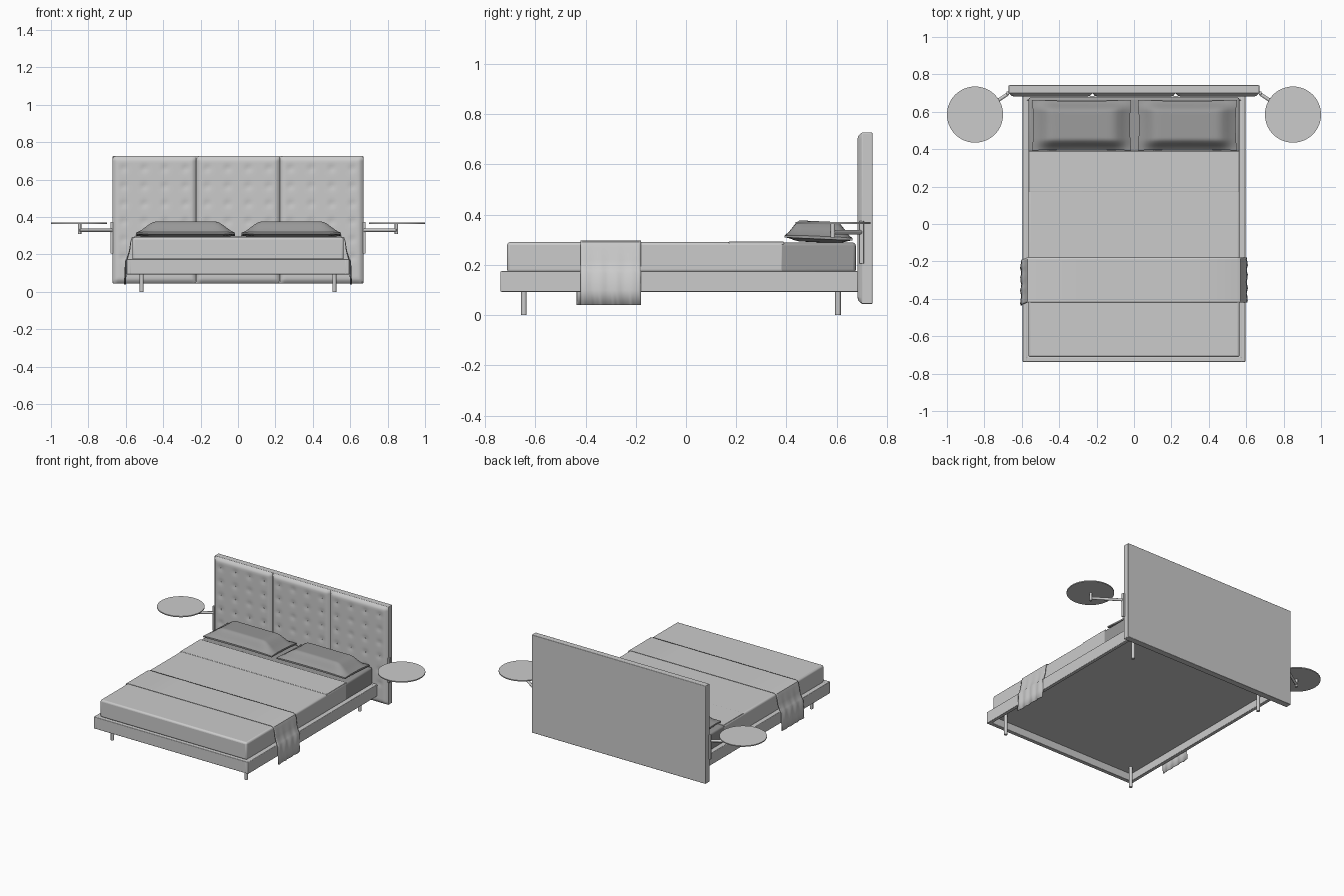
import bpy, bmesh, math
from mathutils import Vector

cube = bpy.data.objects.get("Cube")
if cube:
    bpy.data.objects.remove(cube, do_unlink=True)


def material(name, v):
    m = bpy.data.materials.new(name)
    m.use_nodes = True
    m.diffuse_color = (v, v, v, 1)
    m.node_tree.nodes["Principled BSDF"].inputs["Base Color"].default_value = (v, v, v, 1)
    return m


LIGHT = material("light grey", 0.6)
DARK = material("dark grey linen", 0.32)


def finish(name, bm, mat=LIGHT, bevel=0, segments=3):
    """Turn a bmesh into a smooth-shaded object with optional rounded edges."""
    bmesh.ops.recalc_face_normals(bm, faces=bm.faces)
    mesh = bpy.data.meshes.new(name)
    bm.to_mesh(mesh)
    bm.free()
    ob = bpy.data.objects.new(name, mesh)
    bpy.context.collection.objects.link(ob)
    mesh.materials.append(mat)
    if bevel:
        mod = ob.modifiers.new("Rounding", "BEVEL")
        mod.width, mod.segments = bevel, segments
    bpy.ops.object.select_all(action="DESELECT")
    ob.select_set(True)
    bpy.context.view_layer.objects.active = ob
    bpy.ops.object.shade_smooth_by_angle(angle=math.radians(40))
    return ob


def box(name, x, y, z, mat=LIGHT, bevel=0):
    """Box from (min, max) pairs."""
    bm = bmesh.new()
    bmesh.ops.create_cube(bm, size=1)
    for v in bm.verts:
        v.co = [(a + b) / 2 + c * (b - a) for c, (a, b) in zip(v.co, (x, y, z))]
    return finish(name, bm, mat, bevel)


def rod(name, start, end, radius, sides=20):
    """Cylinder between two points."""
    a, b = Vector(start), Vector(end)
    bm = bmesh.new()
    bmesh.ops.create_cone(bm, cap_ends=True, segments=sides, radius1=radius,
                          radius2=radius, depth=(b - a).length)
    turn = Vector((0, 0, 1)).rotation_difference(b - a)
    for v in bm.verts:
        v.co = turn @ v.co + (a + b) / 2
    return finish(name, bm)


def smooth(t):
    t = max(0, min(1, t))
    return t * t * (3 - 2 * t)


# Bed base: four rails around a recessed panel
box("side_rail_left", (0.57, 0.595), (-0.738, 0.685), (0.093, 0.175), bevel=0.004)
box("side_rail_right", (-0.595, -0.57), (-0.738, 0.685), (0.093, 0.175), bevel=0.004)
box("foot_rail", (-0.575, 0.575), (-0.738, -0.71), (0.093, 0.175), bevel=0.004)
box("head_rail", (-0.575, 0.575), (0.66, 0.685), (0.093, 0.175), bevel=0.004)
box("base_panel", (-0.575, 0.575), (-0.715, 0.665), (0.145, 0.174))

# Mattress: dark sheet at the head, light cover over the rest
box("mattress_sheet", (-0.564, 0.564), (0.3, 0.676), (0.17, 0.289), DARK, 0.012)
box("bed_cover", (-0.565, 0.565), (-0.712, 0.39), (0.17, 0.291), bevel=0.012)
box("cover_fold", (-0.563, 0.563), (0.17, 0.39), (0.28, 0.293), bevel=0.003)


# Runner draped across the bed, with soft ripples in the hanging ends
def runner():
    half = [(0, 0.295), (0.3, 0.295), (0.55, 0.295), (0.567, 0.289), (0.573, 0.27),
            (0.58, 0.22), (0.592, 0.178), (0.6, 0.165), (0.602, 0.1), (0.604, 0.04)]
    path = [(-x, z) for x, z in reversed(half[1:])] + half
    bm = bmesh.new()
    steps, rows = 24, []
    for x, z in path:
        drop = smooth((0.29 - z) / 0.2)
        shift = -0.015 * drop if x < 0 else 0
        row = []
        for i in range(steps + 1):
            y = -0.42 + 0.24 * i / steps
            wave = 0.004 * drop * math.sin(i * 1.3 + z * 20)
            row.append(bm.verts.new((x + math.copysign(wave, x) * math.sin(i), y + shift, z)))
        rows.append(row)
    for a, b in zip(rows, rows[1:]):
        for i in range(steps):
            bm.faces.new((a[i], a[i + 1], b[i + 1], b[i]))
    ob = finish("bed_runner", bm)
    mod = ob.modifiers.new("Cloth", "SOLIDIFY")
    mod.thickness, mod.offset = 0.004, 0


runner()


# Pillows: a plump cushion with a flat crown and thin pointed corners
def pillow(name, cx):
    bm = bmesh.new()
    bmesh.ops.create_cube(bm, size=2)
    bmesh.ops.subdivide_edges(bm, edges=bm.edges[:], cuts=23, use_grid_fill=True)
    for v in bm.verts:
        u, w, side = v.co
        edge_x, edge_y = (1 - abs(u)) * 0.265, (1 - abs(w)) * 0.135
        plump = smooth(edge_x / 0.12 + 0.12) * smooth(edge_y / 0.07 + 0.12)
        pinch_x = 1 - 0.025 * (1 - w * w)
        pinch_y = 1 - 0.04 * (1 - u * u)
        rim = 0.308 - 0.006 * w
        top = rim + 0.004 + 0.062 * plump
        low = rim - 0.004 - 0.014 * plump
        v.co = (cx + u * 0.265 * pinch_x, 0.528 + w * 0.135 * pinch_y,
                low + (top - low) * (side + 1) / 2)
    finish(name, bm, DARK)


pillow("pillow_right", -0.28)
pillow("pillow_left", 0.285)


# Headboard: backing slab with three button-tufted panels
box("headboard_back", (-0.67, 0.67), (0.698, 0.742), (0.045, 0.727), bevel=0.004)


def tufted_panel(name, cx):
    half_w, z0, z1, nx, nz = 0.222, 0.047, 0.725, 36, 54
    buttons = [(-0.165 + 0.11 * i, 0.66 - 0.095 * j) for i in range(4) for j in range(6)]
    bm = bmesh.new()
    bmesh.ops.create_grid(bm, x_segments=nx, y_segments=nz, size=1)
    for v in bm.verts:
        x, z = v.co.x * half_w, z0 + (v.co.y + 1) / 2 * (z1 - z0)
        edge = min(half_w - abs(x), z - z0, z1 - z)
        depth = 0.016 * math.sqrt(min(1, edge / 0.02))
        near = min(math.hypot(x - bx, z - bz) for bx, bz in buttons)
        depth -= 0.005 * math.exp(-(near / 0.017) ** 2)
        v.co = (cx + x, 0.698 - depth, z)
    finish(name, bm)
    # Covered buttons in the dimples
    for bx, bz in buttons:
        rod(name + "_button", (cx + bx, 0.684, bz), (cx + bx, 0.689, bz), 0.004, 10)


for label, x in (("right", -0.446), ("middle", 0), ("left", 0.446)):
    tufted_panel("headboard_panel_" + label, x)

# Legs and swing-arm side tables, one set per side
for label, s in (("left", 1), ("right", -1)):
    for end, y in (("front", -0.645), ("back", 0.605)):
        rod(f"{end}_leg_{label}", (s * 0.515, y, 0), (s * 0.515, y, 0.15), 0.011)
    box("table_bracket_" + label, sorted((s * 0.668, s * 0.682)), (0.69, 0.708),
        (0.205, 0.375), bevel=0.002)
    rod("table_arm_" + label, (s * 0.675, 0.695, 0.33), (s * 0.85, 0.58, 0.33), 0.009)
    rod("table_post_" + label, (s * 0.847, 0.585, 0.31), (s * 0.847, 0.585, 0.365), 0.009)
    rod("table_top_" + label, (s * 0.85, 0.585, 0.363), (s * 0.85, 0.585, 0.37), 0.15, 64)
